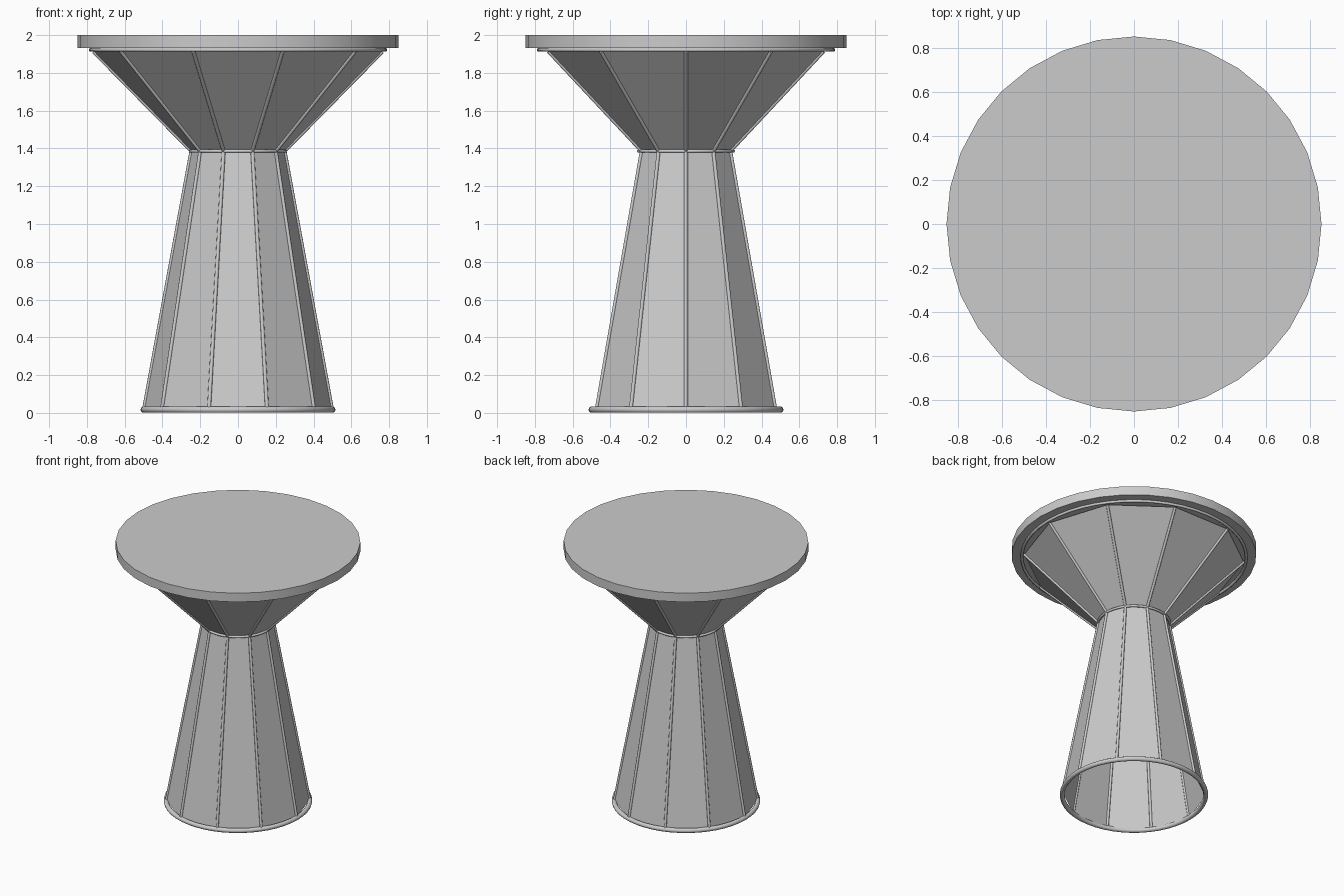
import bpy, bmesh, math
from mathutils import Vector

if "Cube" in bpy.data.objects:
    bpy.data.objects.remove(bpy.data.objects["Cube"])

SIDES = 10
BASE, NECK, RIM = (0.498, 0.018), (0.247, 1.386), (0.765, 1.913)  # radius, height


def smooth(obj, angle=30):
    bpy.ops.object.select_all(action='DESELECT')
    obj.select_set(True)
    bpy.context.view_layer.objects.active = obj
    bpy.ops.object.shade_smooth_by_angle(angle=math.radians(angle))


def corner(level, i):
    a = 2 * math.pi * i / SIDES
    return Vector((level[0] * math.cos(a), level[0] * math.sin(a), level[1]))


def ring(name, major, minor, z):
    bpy.ops.mesh.primitive_torus_add(major_radius=major, minor_radius=minor,
                                     major_segments=48, minor_segments=10,
                                     location=(0, 0, z))
    obj = bpy.context.object
    obj.name = name
    smooth(obj, 60)


def panels(name, low, high):
    bm = bmesh.new()
    lo = [bm.verts.new(corner(low, i)) for i in range(SIDES)]
    hi = [bm.verts.new(corner(high, i)) for i in range(SIDES)]
    for i in range(SIDES):
        j = (i + 1) % SIDES
        bm.faces.new((lo[i], lo[j], hi[j], hi[i]))
    mesh = bpy.data.meshes.new(name)
    bm.to_mesh(mesh)
    bm.free()
    bpy.context.collection.objects.link(bpy.data.objects.new(name, mesh))


def rods(name, low, high, radius):
    bm = bmesh.new()
    for i in range(SIDES):
        a, b = corner(low, i), corner(high, i)
        d = b - a
        mat = d.to_track_quat('Z', 'Y').to_matrix().to_4x4()
        mat.translation = (a + b) / 2
        bmesh.ops.create_cone(bm, cap_ends=True, segments=10, radius1=radius,
                              radius2=radius, depth=d.length, matrix=mat)
    mesh = bpy.data.meshes.new(name)
    bm.to_mesh(mesh)
    bm.free()
    obj = bpy.data.objects.new(name, mesh)
    bpy.context.collection.objects.link(obj)
    smooth(obj, 60)


# Round table top
bpy.ops.mesh.primitive_cylinder_add(vertices=32, radius=0.85, depth=0.068,
                                    location=(0, 0, 1.966))
bpy.context.object.name = "table_top"
smooth(bpy.context.object)

# Hoops at floor, waist and under the top
ring("base_ring", 0.499, 0.017, 0.017)
ring("neck_ring", 0.25, 0.009, 1.386)
ring("rim_ring", 0.78, 0.01, 1.922)

# Faceted hourglass body
panels("lower_panels", BASE, NECK)
panels("upper_panels", NECK, RIM)

# Frame rods along every facet edge
rods("lower_rods", BASE, NECK, 0.01)
rods("upper_rods", NECK, RIM, 0.01)
